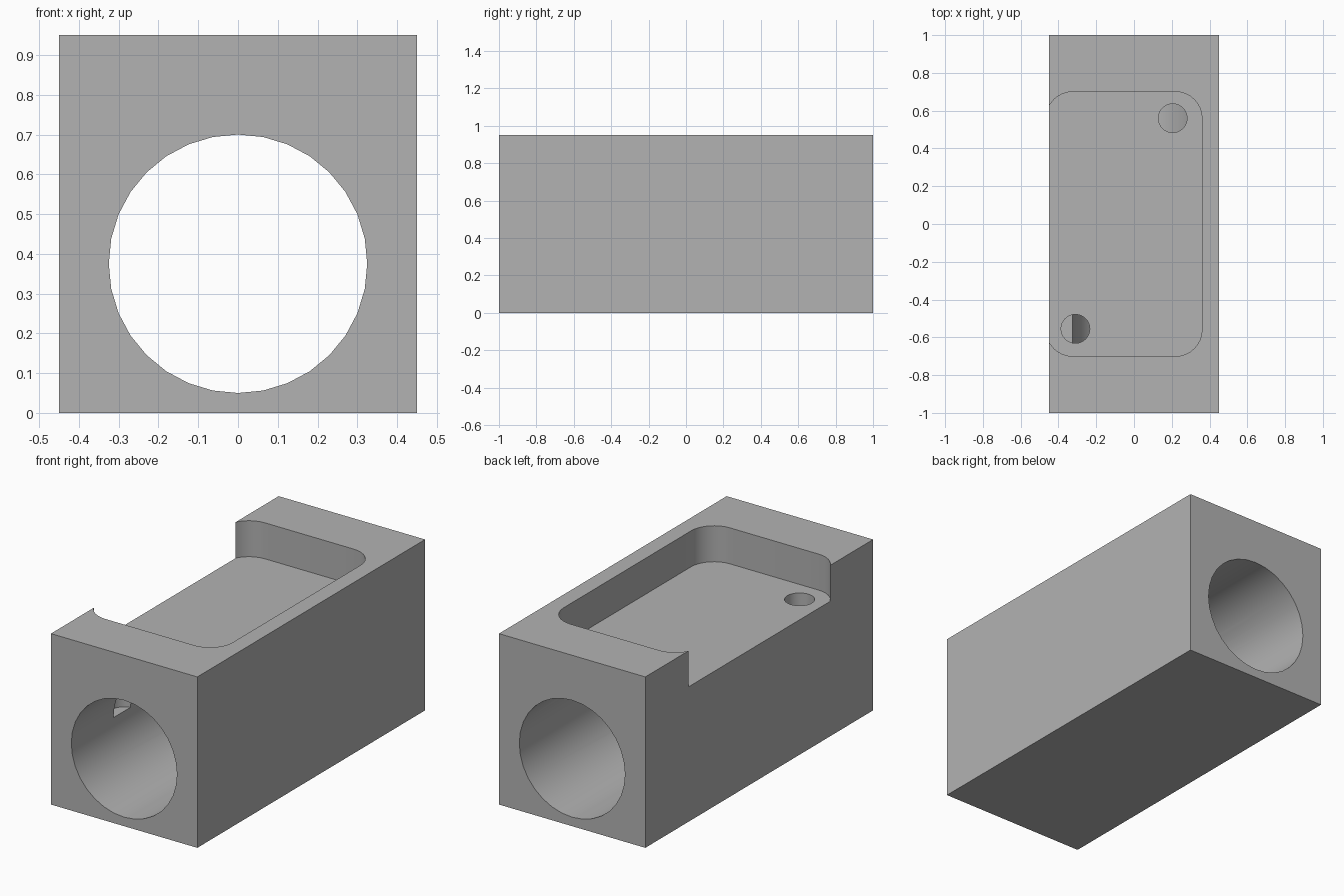
import bpy
import math

cube = bpy.data.objects.get("Cube")
if cube:
    bpy.data.objects.remove(cube, do_unlink=True)

grey = bpy.data.materials.new("plain grey")
grey.use_nodes = True
colour = (0.45, 0.45, 0.45, 1)
grey.diffuse_color = colour
grey.node_tree.nodes["Principled BSDF"].inputs["Base Color"].default_value = colour

WIDTH, LENGTH, HEIGHT = 0.9, 2.0, 0.95
POCKET_FLOOR = 0.75
BORE_Z = 0.375


def box(name, low, high):
    centre = [(a + b) / 2 for a, b in zip(low, high)]
    bpy.ops.mesh.primitive_cube_add(size=1, location=centre)
    obj = bpy.context.object
    obj.name = name
    obj.scale = [b - a for a, b in zip(low, high)]
    bpy.ops.object.transform_apply(location=True, rotation=True, scale=True)
    return obj


def cylinder(name, radius, depth, location, tilt=0.0):
    bpy.ops.mesh.primitive_cylinder_add(
        vertices=32, radius=radius, depth=depth, location=location, rotation=(tilt, 0, 0))
    obj = bpy.context.object
    obj.name = name
    bpy.ops.object.transform_apply(location=True, rotation=True, scale=True)
    return obj


def pocket(name, x0, x1, y, z0, z1, radius, steps=8):
    """Prism with a rounded rectangle outline."""
    corners = [(x1, y, 0), (x0, y, 1), (x0, -y, 2), (x1, -y, 3)]
    outline = []
    for cx, cy, quarter in corners:
        mx = cx - math.copysign(radius, cx)
        my = cy - math.copysign(radius, cy)
        for i in range(steps + 1):
            a = (quarter + i / steps) * math.pi / 2
            outline.append((mx + radius * math.cos(a), my + radius * math.sin(a)))
    n = len(outline)
    verts = [(px, py, z) for z in (z0, z1) for px, py in outline]
    faces = [list(range(n))[::-1], list(range(n, 2 * n))]
    faces += [(i, (i + 1) % n, n + (i + 1) % n, n + i) for i in range(n)]
    mesh = bpy.data.meshes.new(name)
    mesh.from_pydata(verts, [], faces)
    obj = bpy.data.objects.new(name, mesh)
    bpy.context.collection.objects.link(obj)
    return obj


def cut(target, cutter):
    cutter.hide_render = True
    mod = target.modifiers.new(cutter.name, "BOOLEAN")
    mod.operation = "DIFFERENCE"
    mod.solver = "EXACT"
    mod.object = cutter
    bpy.ops.object.select_all(action="DESELECT")
    bpy.context.view_layer.objects.active = target
    target.select_set(True)
    bpy.ops.object.modifier_apply(modifier=mod.name)
    bpy.data.objects.remove(cutter, do_unlink=True)


# Solid block
block = box("bored_block", (-WIDTH / 2, -LENGTH / 2, 0), (WIDTH / 2, LENGTH / 2, HEIGHT))

# Long bore from front to back
cut(block, cylinder("bore", 0.325, LENGTH + 0.4, (0, 0, BORE_Z), math.pi / 2))

# Shallow rounded pocket, breaking out through the right side
cut(block, pocket("top_pocket", -0.465, 0.36, 0.70, POCKET_FLOOR, HEIGHT + 0.1, 0.14))

# Two ports drilled from the pocket floor to the bore axis
for name, x, y in (("front_port", -0.31, -0.555), ("back_port", 0.205, 0.56)):
    top = POCKET_FLOOR + 0.1
    cut(block, cylinder(name, 0.076, top - BORE_Z, (x, y, (top + BORE_Z) / 2)))

# Finish
block.data.materials.clear()
block.data.materials.append(grey)
for poly in block.data.polygons:
    poly.material_index = 0
bpy.ops.object.shade_smooth_by_angle(angle=math.radians(30))
